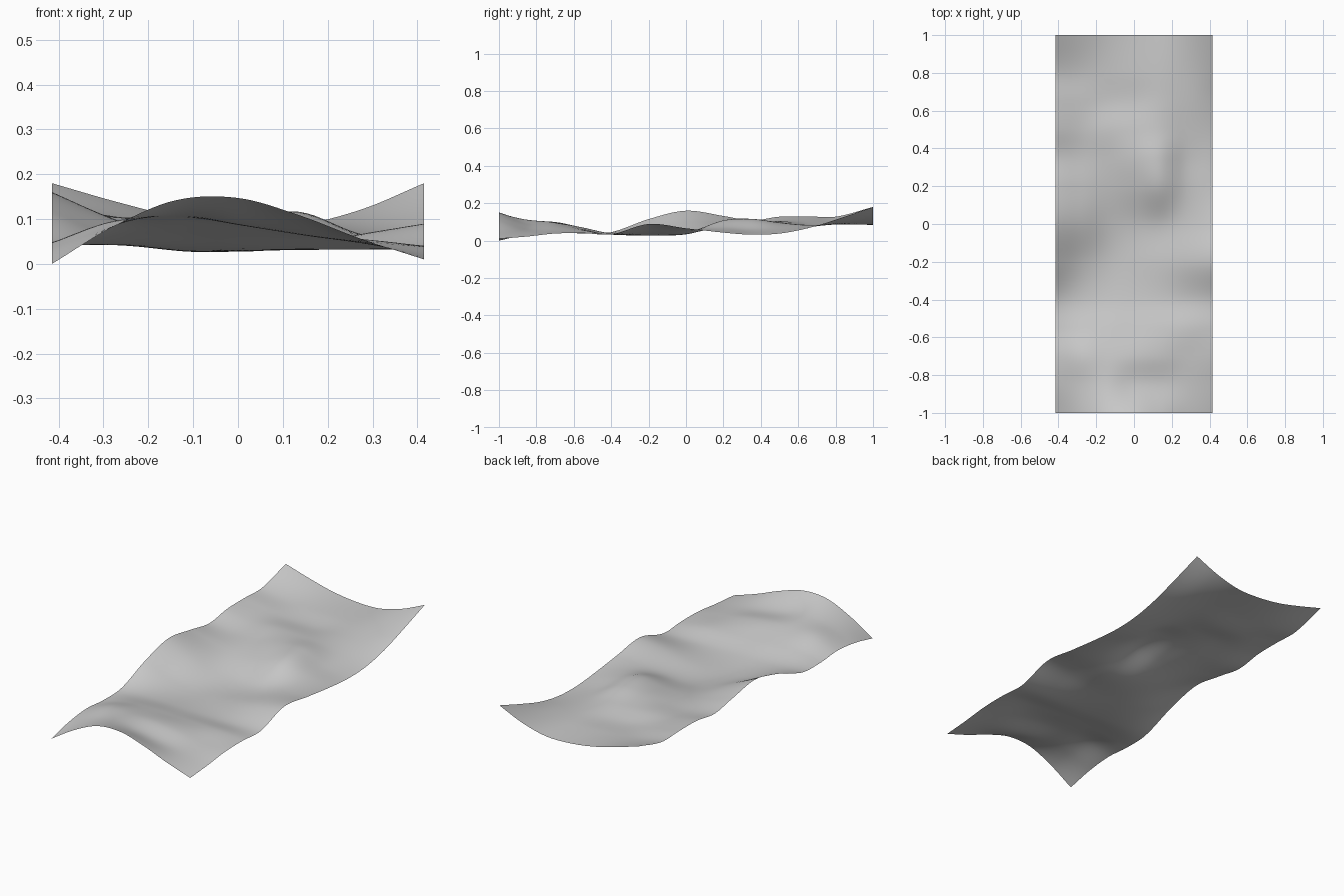
import bpy
import bmesh

HALF_WIDTH = 0.415
HEIGHT_UNIT = 0.001

# Cross-sections of the sheet: position along its length, then heights from -x to +x
SECTIONS = [
    (-1.0, (0, 84, 142, 147, 108, 55, 10)),
    (-0.85, (33, 86, 112, 90, 66, 46, 22)),
    (-0.7, (48, 95, 98, 92, 76, 52, 38)),
    (-0.55, (38, 64, 70, 64, 60, 54, 40)),
    (-0.4, (45, 42, 38, 34, 32, 32, 34)),
    (-0.2, (115, 60, 30, 28, 40, 66, 89)),
    (0.0, (160, 98, 48, 34, 42, 58, 66)),
    (0.2, (132, 95, 76, 84, 108, 66, 43)),
    (0.35, (108, 90, 92, 106, 114, 58, 32)),
    (0.5, (128, 104, 104, 100, 92, 60, 38)),
    (0.65, (130, 106, 88, 82, 84, 72, 66)),
    (0.8, (128, 106, 94, 88, 86, 90, 112)),
    (1.0, (180, 140, 106, 88, 88, 122, 180)),
]
LENGTHS = [position for position, heights in SECTIONS]
COLUMNS = len(SECTIONS[0][1])
WIDTHS = [HALF_WIDTH * (2 * i / (COLUMNS - 1) - 1) for i in range(COLUMNS)]


def smooth_curve(knots, values, at):
    """Cubic curve through the values, with tangents from neighbouring knots."""
    last = len(knots) - 1
    i = 0
    while i < last - 1 and at > knots[i + 1]:
        i += 1

    def tangent(k):
        before, after = max(k - 1, 0), min(k + 1, last)
        return (values[after] - values[before]) / (knots[after] - knots[before])

    span = knots[i + 1] - knots[i]
    t = (at - knots[i]) / span
    ease = t * t * (3 - 2 * t)
    return (values[i] * (1 - ease) + values[i + 1] * ease
            + span * t * (1 - t) * ((1 - t) * tangent(i) - t * tangent(i + 1)))


def sheet_height(x, y):
    across = [smooth_curve(LENGTHS, [heights[c] for position, heights in SECTIONS], y)
              for c in range(COLUMNS)]
    return max(0, smooth_curve(WIDTHS, across, x)) * HEIGHT_UNIT


def make_material(name, colour):
    material = bpy.data.materials.new(name)
    material.use_nodes = True
    material.diffuse_color = colour
    for node in material.node_tree.nodes:
        if node.type == 'BSDF_PRINCIPLED':
            node.inputs["Base Color"].default_value = colour
    return material


default_cube = bpy.data.objects.get("Cube")
if default_cube:
    bpy.data.objects.remove(default_cube, do_unlink=True)

# Rippled single-layer sheet
bm = bmesh.new()
bmesh.ops.create_grid(bm, x_segments=48, y_segments=110, size=1)
for vert in bm.verts:
    vert.co.x *= HALF_WIDTH
    vert.co.z = sheet_height(vert.co.x, vert.co.y)
for face in bm.faces:
    face.smooth = True
mesh = bpy.data.meshes.new("rippled_sheet")
bm.to_mesh(mesh)
bm.free()
mesh.materials.append(make_material("light_grey_cloth", (0.6, 0.6, 0.6, 1)))
sheet = bpy.data.objects.new("rippled_sheet", mesh)
bpy.context.collection.objects.link(sheet)
